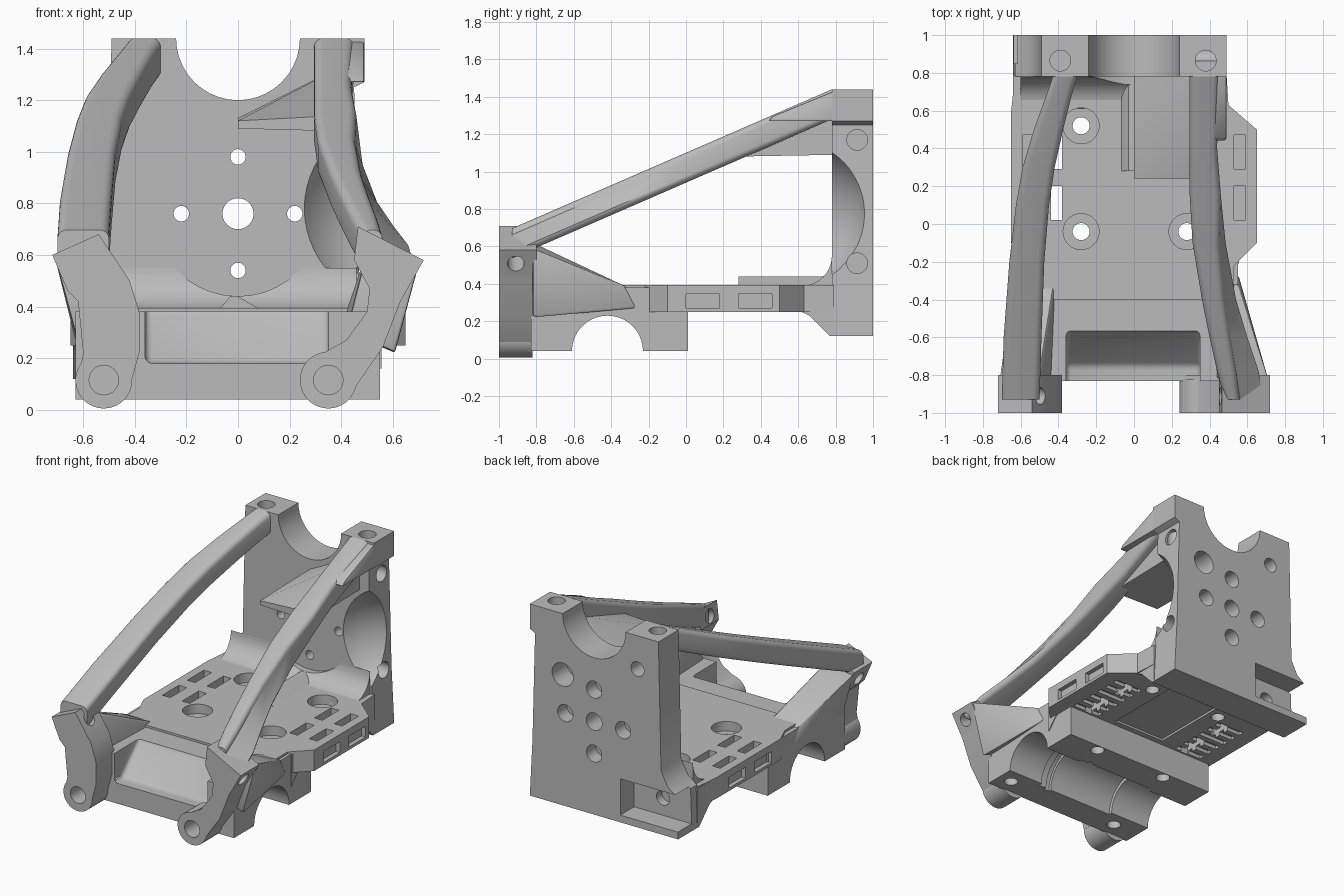
import bpy, bmesh, math
from mathutils import Vector

cube = bpy.data.objects.get("Cube")
if cube:
    bpy.data.objects.remove(cube, do_unlink=True)

grey = bpy.data.materials.new("plain grey")
grey.use_nodes = True
grey.diffuse_color = (0.5, 0.5, 0.5, 1)
grey.node_tree.nodes["Principled BSDF"].inputs["Base Color"].default_value = (0.5, 0.5, 0.5, 1)


def finish(name, bm):
    bmesh.ops.recalc_face_normals(bm, faces=bm.faces)
    mesh = bpy.data.meshes.new(name)
    bm.to_mesh(mesh)
    bm.free()
    mesh.materials.append(grey)
    obj = bpy.data.objects.new(name, mesh)
    bpy.context.collection.objects.link(obj)
    return obj


def prism(name, pts, axis, a, b):
    """Extrude a 2D outline along x, y or z; the outline uses the other two axes."""
    place = {"x": lambda p, t: (t, p[0], p[1]),
             "y": lambda p, t: (p[0], t, p[1]),
             "z": lambda p, t: (p[0], p[1], t)}[axis]
    bm = bmesh.new()
    rings = [[bm.verts.new(place(p, t)) for p in pts] for t in (a, b)]
    n = len(pts)
    for i in range(n):
        j = (i + 1) % n
        bm.faces.new((rings[0][i], rings[0][j], rings[1][j], rings[1][i]))
    bm.faces.new(rings[0])
    bm.faces.new(rings[1])
    return finish(name, bm)


def box(name, x, y, z):
    return prism(name, [(x[0], y[0]), (x[1], y[0]), (x[1], y[1]), (x[0], y[1])], "z", *z)


def arc(cx, cy, r, start=0, end=360, n=40):
    return [(cx + r * math.cos(math.radians(start + (end - start) * i / n)),
             cy + r * math.sin(math.radians(start + (end - start) * i / n)))
            for i in range(n if end - start == 360 else n + 1)]


def rod(axis, cx, cy, r, a, b):
    return prism("cutter", arc(cx, cy, r), axis, a, b)


def hull(name, pts):
    bm = bmesh.new()
    for p in pts:
        bm.verts.new(p)
    res = bmesh.ops.convex_hull(bm, input=bm.verts)
    junk = {g for g in res["geom_interior"] if isinstance(g, bmesh.types.BMVert)}
    bmesh.ops.delete(bm, geom=list(junk), context="VERTS")
    return finish(name, bm)


def apply_modifiers(obj):
    mesh = bpy.data.meshes.new_from_object(obj.evaluated_get(bpy.context.evaluated_depsgraph_get()))
    obj.modifiers.clear()
    obj.data = mesh


def cut(obj, *cutters):
    for c in cutters:
        m = obj.modifiers.new("cut", "BOOLEAN")
        m.operation, m.solver, m.object = "DIFFERENCE", "EXACT", c
        apply_modifiers(obj)
        bpy.data.objects.remove(c, do_unlink=True)


def bevel(obj, width, segments=3):
    m = obj.modifiers.new("bevel", "BEVEL")
    m.width, m.segments = width, segments
    apply_modifiers(obj)


def smooth(*objs):
    bpy.ops.object.select_all(action="DESELECT")
    for o in objs:
        o.select_set(True)
    bpy.context.view_layer.objects.active = objs[0]
    bpy.ops.object.shade_smooth_by_angle(angle=math.radians(32))


# Rear plate with saddle, flared foot, scooped side and screw holes
plate = prism("rear_plate", [(0.49, 1.44), (0.49, 1.27), (0.45, 1.25), (0.47, 0.5), (0.49, 0.12), (-0.64, 0.12),
                             (-0.63, 0.41), (-0.56, 0.46), (-0.51, 0.56), (-0.49, 1.44)], "y", 0.78, 1)
bm = bmesh.new()
bmesh.ops.create_uvsphere(bm, u_segments=48, v_segments=32, radius=0.425)
bmesh.ops.translate(bm, verts=bm.verts, vec=(0.62, 0.56, 0.78))
scoop = finish("cutter", bm)
cut(plate, rod("y", 0, 1.44, 0.24, 0.6, 1.2), scoop,
    box("cutter", (-0.8, -0.2), (0.85, 1.1), (0.17, 0.42)),
    rod("y", -0.42, 0.29, 0.05, 0.7, 0.9),
    rod("y", 0, 0.76, 0.06, 0.7, 1.1),
    rod("y", 0.24, 1.02, 0.08, 0.84, 1.1),
    rod("y", -0.33, 1.21, 0.05, 0.85, 1.1))
for dx, dz in ((0.22, 0), (-0.22, 0), (0, 0.22), (0, -0.22)):
    cut(plate, rod("y", dx, 0.76 + dz, 0.03, 0.7, 0.95), rod("y", dx, 0.76 + dz, 0.058, 0.9, 1.1))
for x in (-0.39, 0.38):
    cut(plate, rod("z", x, 0.865, 0.055, 1.15, 1.6))
for z in (1.17, 0.51):
    cut(plate, rod("x", 0.915, z, 0.055, 0.28, 0.7))

# Sloped root joining rear plate and floor, cleared around the motor seat
root = prism("plate_root", [(0.78, 0.25), (0.6, 0.25)] + arc(0.62, 0.55, 0.16, -90, 0, 10), "x", -0.6, 0.46)
cut(root, rod("y", 0, 0.77, 0.33, 0.4, 0.9))
foot = prism("plate_foot", [(0.62, 0.25), (0.66, 0.23), (0.77, 0.12), (0.79, 0.12), (0.79, 0.39), (0.62, 0.39)],
             "x", -0.64, 0.49)

# Floor with vent slots and counterbored holes, plus a low ridge
floor = prism("floor", [(-0.63, 0.79), (-0.65, 0.6), (-0.65, -0.1), (-0.6, -0.22), (-0.6, -0.4), (0.53, -0.4),
                        (0.53, -0.22), (0.65, -0.1), (0.65, 0.5), (0.5, 0.63), (0.49, 0.79)], "z", 0.25, 0.395)
ridge = prism("floor_ridge", [(-0.08, 0.38), (-0.03, 0.44), (0, 0.44), (0.1, 0.38)], "y", 0.28, 0.75)
brace = prism("panel_brace", [(-0.21, 0.16), (-0.13, 0.25), (-0.13, 0.38), (-0.21, 0.38)], "x", 0.5, 0.556)
block = box("axle_block", (-0.63, 0.55), (-0.83, 0.01), (0.04, 0.38))
for x, low in ((-0.56, 0.28), (-0.41, 0.1), (0.41, 0.1), (0.56, 0.28)):
    for y in (0.11, 0.38):
        cut(floor, box("cutter", (x - 0.03, x + 0.03), (y - 0.09, y + 0.09), (low, 0.6)))
for s in (-1, 1):
    for y in (0.09, 0.37):
        cut(floor, box("cutter", (s * 0.62, s * 0.8), (y - 0.09, y + 0.09), (0.27, 0.345)))
    for i in range(6):
        y = 0.05 + i * 0.08
        cut(floor, box("cutter", (s * 0.33, s * 0.54), (y - 0.02, y + 0.02), (0.2, 0.275)))
    for y in (-0.04, 0.52):
        for part in (floor, block):
            cut(part, rod("z", s * 0.28, y, 0.045, 0, 0.7), rod("z", s * 0.28, y, 0.095, 0.33, 0.7))
cut(floor, box("cutter", (-0.2, 0.2), (0.05, 0.6), (0.2, 0.265)))

# Lower block: stepped axle tunnel, sloping front pocket, bolt holes
pocket = prism("cutter", [(-0.56, 0.6), (-0.56, 0.38), (-0.75, 0.18), (-1, 0.18), (-1, 0.6)], "x", -0.36, 0.35)
bevel(pocket, 0.025)
cut(block, rod("x", -0.42, 0.04, 0.19, -1, 1), rod("x", -0.42, 0.04, 0.215, -0.32, 0.28),
    rod("x", -0.42, 0.04, 0.235, 0.18, 0.22), pocket,
    rod("z", -0.43, -0.72, 0.045, -0.1, 0.16), rod("z", 0.45, -0.72, 0.045, -0.1, 0.16))


# Front columns with pivot bosses and slanted screw bores
def column(side, outline, boss_x):
    post = prism(side + "_column", outline, "y", -1, -0.8)
    s = 1 if boss_x > 0 else -1
    bore = rod("z", 0, 0, 0.045, -0.4, 0.4)
    bore.rotation_euler = Vector((s * 0.87, 0, -0.5)).to_track_quat("Z", "Y").to_euler()
    bore.location = (s * 0.59, -0.91, 0.56)
    bpy.context.view_layer.update()
    pivot = prism(side + "_boss", arc(boss_x, 0.115, 0.11), "y", -1, -0.82)
    cut(post, bore, rod("y", boss_x, 0.115, 0.057, -1.2, -0.7))
    cut(pivot, rod("y", boss_x, 0.115, 0.057, -1.2, -0.86))
    return [post, pivot]


columns = column("right", [(-0.62, 0.12), (-0.41, 0.12), (-0.38, 0.23), (-0.38, 0.37), (-0.42, 0.5), (-0.5, 0.62),
                           (-0.54, 0.68), (-0.72, 0.6), (-0.66, 0.46), (-0.62, 0.42), (-0.6, 0.22)], -0.52)
columns += column("left", [(0.26, 0.18), (0.42, 0.27), (0.5, 0.38), (0.51, 0.47), (0.45, 0.58), (0.465, 0.71),
                           (0.72, 0.58), (0.63, 0.42), (0.56, 0.24), (0.45, 0.08), (0.35, 0.1)], 0.35)

# Ribs running back from the columns down to the floor
ribs = []
for name, s, tail in (("right_rib", -1, 0.63), ("left_rib", 1, 0.55)):
    ribs.append(hull(name, [(s * x, y, z) for x, y, z in (
        (0.5, -0.82, 0.62), (0.71, -0.82, 0.59), (0.64, -0.82, 0.4), (0.61, -0.82, 0.22), (0.42, -0.82, 0.3),
        (tail, -0.26, 0.27), (tail, -0.32, 0.385), (0.42, -0.32, 0.385), (0.45, -0.28, 0.3))]))
    bevel(ribs[-1], 0.015, 2)


# Swept upper arms: each station is depth, inner edge, outer edge and inward lean of the outer top
def arm(name, stations):
    bm = bmesh.new()
    rings = []
    for y, x0, x1, lean in stations:
        top = 0.71 + (y + 0.9) * 0.4345
        r, h = 0.035, 0.16
        ring = []
        for cx, cz, start in ((x1 - r - lean, top - r, 0), (x0 + r, top - r, 90),
                              (x0 + r, top - h + r, 180), (x1 - r, top - h + r, 270)):
            ring += arc(cx, cz, r, start, start + 90, 5)
        rings.append([bm.verts.new((x, y, z)) for x, z in ring])
    for a, b in zip(rings, rings[1:]):
        for i in range(len(a)):
            j = (i + 1) % len(a)
            bm.faces.new((a[i], a[j], b[j], b[i]))
    bm.faces.new(rings[0])
    bm.faces.new(rings[-1])
    return finish(name, bm)


arms = [arm("right_arm", [(-0.93, -0.7, -0.5, 0), (-0.6, -0.69, -0.49, 0), (-0.2, -0.66, -0.475, 0),
                          (0.1, -0.625, -0.45, 0), (0.3, -0.59, -0.42, 0), (0.5, -0.53, -0.375, 0),
                          (0.68, -0.465, -0.33, 0), (0.78, -0.43, -0.3, 0)]),
        arm("left_arm", [(-0.93, 0.48, 0.68, 0.12), (-0.78, 0.44, 0.66, 0.12), (-0.6, 0.4, 0.6, 0.09),
                         (-0.4, 0.36, 0.54, 0.06), (-0.1, 0.31, 0.485, 0.03), (0.15, 0.295, 0.46, 0),
                         (0.4, 0.295, 0.44, 0), (0.78, 0.295, 0.45, 0)])]

# Gusset beside the left arm and the shelf reaching over the motor
gusset = hull("arm_gusset", [(x, y, z) for x in (0.4, 0.49) for y, z in
                             ((0.44, 1.27), (0.46, 1.295), (0.79, 1.27), (0.79, 1.43))])
bevel(gusset, 0.01, 2)
shelf = hull("motor_shelf", [(0, 0.24, 1.09), (0, 0.24, 1.12), (0, 0.79, 1.09), (0, 0.79, 1.13), (0.38, 0.24, 1.08),
                             (0.38, 0.24, 1.14), (0.38, 0.79, 1.09), (0.38, 0.79, 1.32)])

smooth(plate, root, floor, block, shelf, gusset, *columns, *ribs, *arms)
